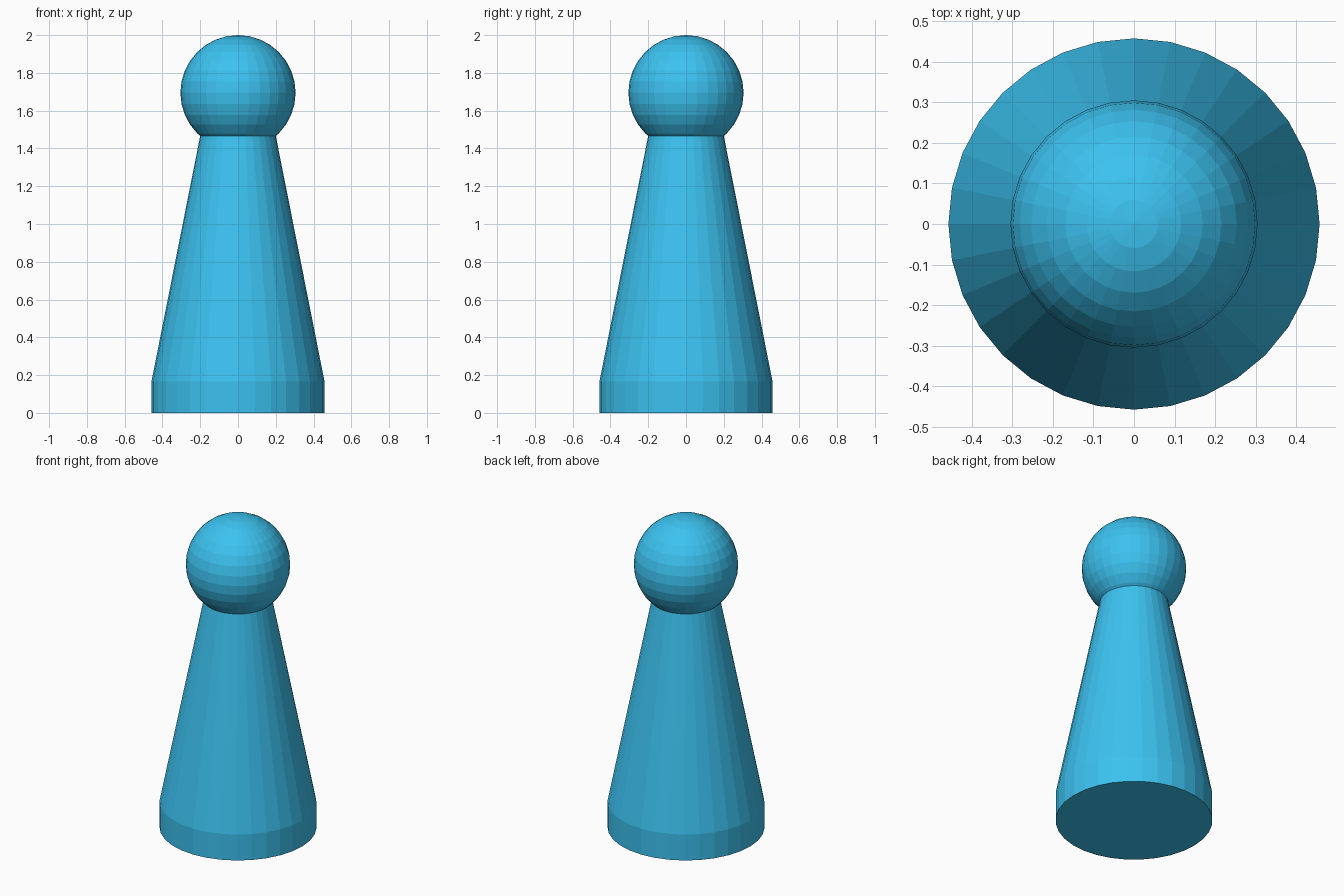
import bpy, bmesh
from math import sin, cos, tau

if "Cube" in bpy.data.objects:
    bpy.data.objects.remove(bpy.data.objects["Cube"])

SIDES = 32

blue = bpy.data.materials.new("blue")
blue.diffuse_color = (0.045, 0.54, 0.87, 1)
blue.use_nodes = True
blue.node_tree.nodes["Principled BSDF"].inputs["Base Color"].default_value = blue.diffuse_color


def add_object(name, bm):
    bmesh.ops.recalc_face_normals(bm, faces=bm.faces)
    mesh = bpy.data.meshes.new(name)
    bm.to_mesh(mesh)
    bm.free()
    mesh.materials.append(blue)
    obj = bpy.data.objects.new(name, mesh)
    bpy.context.collection.objects.link(obj)
    return obj


def lathe(name, profile):
    """Closed solid of revolution from (radius, z) points, bottom to top."""
    bm = bmesh.new()
    rings = [[bm.verts.new((r * cos(tau * i / SIDES), r * sin(tau * i / SIDES), z))
              for i in range(SIDES)] for r, z in profile]
    for low, high in zip(rings, rings[1:]):
        for i in range(SIDES):
            j = (i + 1) % SIDES
            bm.faces.new((low[i], low[j], high[j], high[i]))
    bm.faces.new(rings[0][::-1])
    bm.faces.new(rings[-1])
    return add_object(name, bm)


# Body: short straight foot, then a long taper to the neck
lathe("body", [(0.458, 0), (0.458, 0.167), (0.2, 1.467)])

# Head: faceted ball resting on the neck
bm = bmesh.new()
bmesh.ops.create_uvsphere(bm, u_segments=SIDES, v_segments=16, radius=0.305)
head = add_object("head", bm)
head.location.z = 1.695
